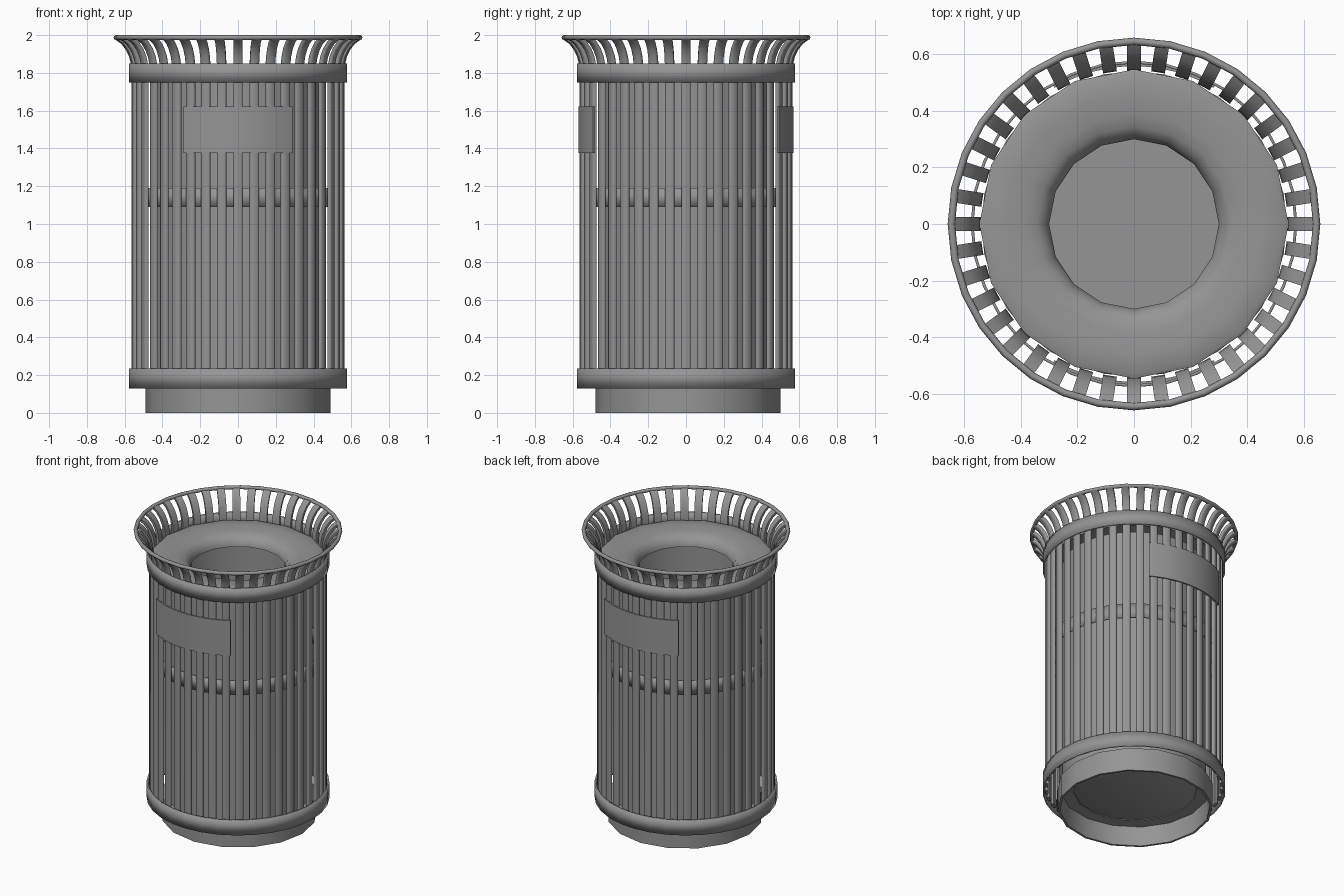
import bpy, bmesh
from math import sin, cos, pi, radians, hypot

if "Cube" in bpy.data.objects:
    bpy.data.objects.remove(bpy.data.objects["Cube"])

# dark grey metal shared by every part
metal = bpy.data.materials.new("dark_grey_metal")
metal.diffuse_color = (.3, .3, .3, 1)
metal.use_nodes = True
metal.node_tree.nodes["Principled BSDF"].inputs["Base Color"].default_value = metal.diffuse_color


def finish(name, bm, angle=40):
    bmesh.ops.recalc_face_normals(bm, faces=bm.faces)
    me = bpy.data.meshes.new(name)
    bm.to_mesh(me)
    bm.free()
    me.materials.append(metal)
    ob = bpy.data.objects.new(name, me)
    bpy.context.collection.objects.link(ob)
    bpy.ops.object.select_all(action='DESELECT')
    bpy.context.view_layer.objects.active = ob
    ob.select_set(True)
    bpy.ops.object.shade_smooth_by_angle(angle=radians(angle))
    return ob


def lathe(name, profile, sides, closed=True, start=pi / 2, sweep=2 * pi, angle=40):
    """Revolve an (r, z) profile about z; r = 0 makes a pole."""
    bm = bmesh.new()
    full = abs(sweep - 2 * pi) < 1e-6
    n = sides if full else sides + 1
    rings = []
    for i in range(n):
        a = start + sweep * i / sides
        rings.append([bm.verts.new((r * cos(a), r * sin(a), z)) for r, z in profile])
    m = len(profile)
    for i in range(sides):
        A, B = rings[i], rings[(i + 1) % n]
        for j in range(m if closed else m - 1):
            k = (j + 1) % m
            bm.faces.new((A[j], B[j], B[k], A[k]))
    if not full:
        bm.faces.new(rings[0])
        bm.faces.new(rings[-1])
    bmesh.ops.remove_doubles(bm, verts=bm.verts, dist=1e-5)
    return finish(name, bm, angle)


def band(name, r, z0, z1, t=0.01):
    # square-edged hoop with softened shading
    lathe(name, [(r - t, z0), (r, z0), (r, z1), (r - t, z1)], 32, angle=120)


# base plinth, open underneath with a recessed floor
base = lathe("base", [(.39, .16), (.39, .135), (.47, .135), (.475, 0), (.49, 0),
                      (.49, .16)], 16)
base.location.y = .01

# inner liner can
lathe("liner", [(0, .14), (.44, .14), (.455, .15), (.455, 1.76), (.445, 1.76),
                (.445, .165), (0, .165)], 32, closed=False)

# lid sloping down to a round opening
lathe("lid", [(.547, 1.76), (.547, 1.807), (.53, 1.815), (.46, 1.815), (.39, 1.81),
              (.345, 1.8), (.317, 1.78), (.303, 1.75), (.30, 1.735), (.306, 1.735),
              (.33, 1.775), (.40, 1.795), (.53, 1.80), (.54, 1.76)], 16, angle=50)

# hoops and the flared top rim
band("lower_band", .578, .13, .235)
band("middle_band", .54, 1.09, 1.19)
band("upper_band", .578, 1.75, 1.85)
lathe("top_rim", [(.646 + .013 * cos(k * pi / 4), 1.987 + .013 * sin(k * pi / 4))
                  for k in range(8)], 32, angle=60)

# vertical slats that flare outward above the upper band
path = [(.553, .15), (.553, 1.78), (.556, 1.84), (.566, 1.885), (.584, 1.925),
        (.61, 1.96), (.645, 1.985)]
w, t = .0245, .01
section = [(-w, -t), (w, -t), (w, t * .5), (w * .75, t), (-w * .75, t), (-w, t * .5)]
bm = bmesh.new()
for s in range(40):
    a = 2 * pi * s / 40 + pi / 2
    rows = []
    for i, (r, z) in enumerate(path):
        p, q = path[max(i - 1, 0)], path[min(i + 1, len(path) - 1)]
        dr, dz = q[0] - p[0], q[1] - p[1]
        d = hypot(dr, dz)
        row = []
        for u, v in section:
            rr, zz = r + v * dz / d, z - v * dr / d
            row.append(bm.verts.new((rr * cos(a) - u * sin(a), rr * sin(a) + u * cos(a), zz)))
        rows.append(row)
    for A, B in zip(rows, rows[1:]):
        for j in range(6):
            k = (j + 1) % 6
            bm.faces.new((A[j], A[k], B[k], B[j]))
    bm.faces.new(rows[0])
    bm.faces.new(rows[-1])
finish("slats", bm, 75)

# curved blank plates, front and back
half = radians(30.3)
for name, mid in (("front_plate", -pi / 2), ("back_plate", pi / 2)):
    lathe(name, [(.558, 1.377), (.57, 1.377), (.57, 1.622), (.558, 1.622)], 12,
          start=mid - half, sweep=2 * half)
